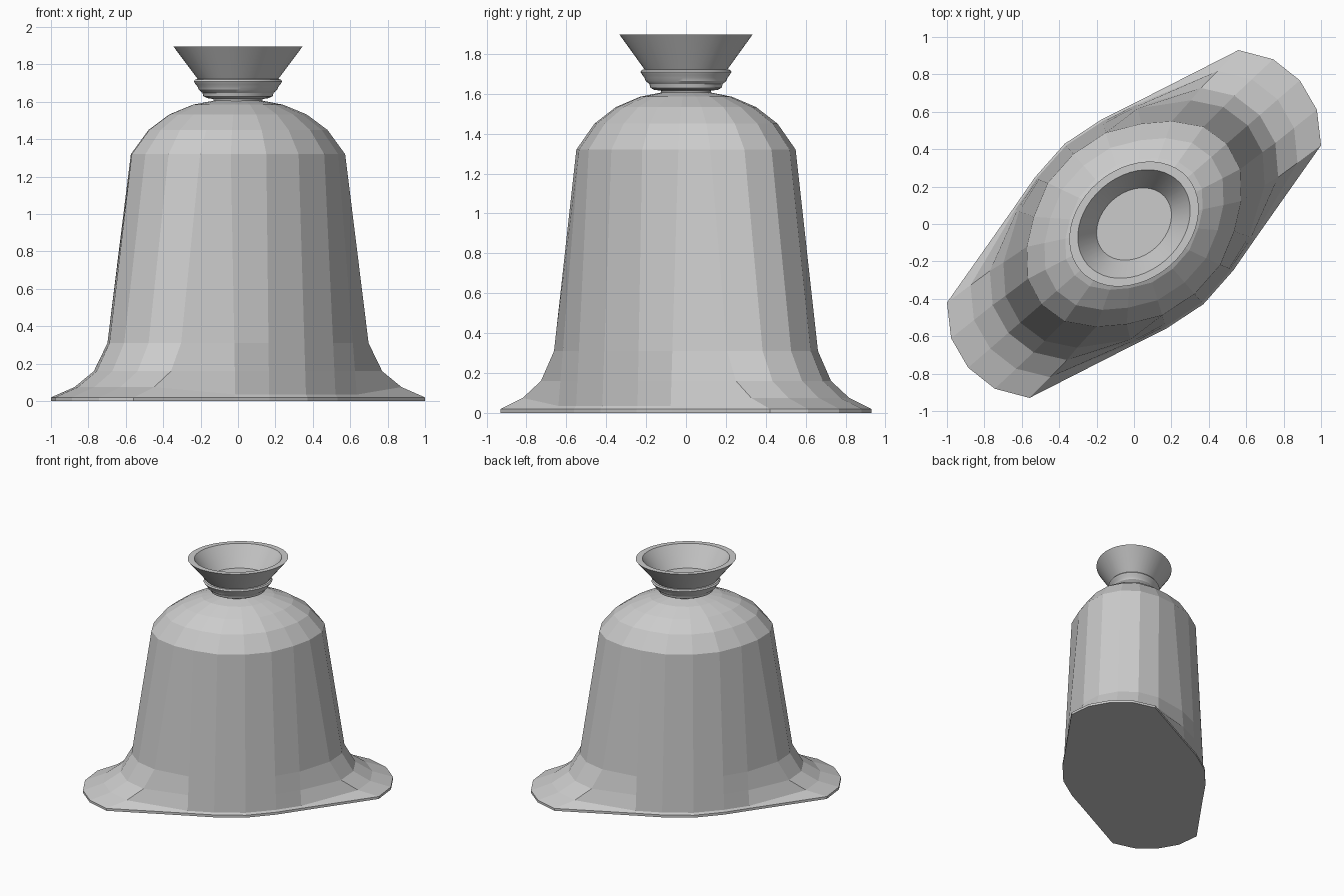
import bpy, bmesh, math
from mathutils import Matrix

if "Cube" in bpy.data.objects:
    bpy.data.objects.remove(bpy.data.objects["Cube"])

ROT = Matrix.Rotation(math.radians(40.9), 4, 'Z')


def loft(name, rings, close_start=True, close_end=True):
    """Skin a list of equal-length point rings, bottom to top."""
    bm = bmesh.new()
    vr = [[bm.verts.new(p) for p in r] for r in rings]
    n = len(vr[0])
    for a, b in zip(vr, vr[1:]):
        for i in range(n):
            j = (i + 1) % n
            bm.faces.new((a[i], a[j], b[j], b[i]))
    if close_start:
        bm.faces.new(vr[0][::-1])
    if close_end:
        bm.faces.new(vr[-1])
    bmesh.ops.transform(bm, matrix=ROT, verts=bm.verts)
    bmesh.ops.recalc_face_normals(bm, faces=bm.faces)
    me = bpy.data.meshes.new(name)
    bm.to_mesh(me)
    bm.free()
    ob = bpy.data.objects.new(name, me)
    bpy.context.collection.objects.link(ob)
    return ob


def full_ring(q):
    """Mirror a 6-point quarter (end tip to flank middle) into 20 points."""
    half = q + [(-u, v, z) for u, v, z in q[-2::-1]]
    return half + [(-u, -v, z) for u, v, z in half[1:-1]]


def end_arc(u, v, z):
    """Rounded short end: tip, middle and corner points."""
    return [(u + .142, 0, z), (u + .108, v * .53, z), (u, v, z)]


# Bell body: flared ends, nearly straight flanks
flank_top = [(.38, .38), (.205, .468), (0, .495)]
flank_low = [(.43, .474), (.235, .525), (0, .555)]
flank_rim = [(.45, .481), (.24, .535), (0, .567)]


def flank(z):
    t = (1.32 - z) / (1.32 - .035)
    return [(a[0] + (b[0] - a[0]) * t, a[1] + (b[1] - a[1]) * t, z)
            for a, b in zip(flank_top, flank_low)]


rings = [full_ring(end_arc(1.031, .337, z) + [(u, v, z) for u, v in flank_rim])
         for z in (0, .02)]
for u, v, z, zf in [(.875, .325, .075, .035), (.747, .315, .16, .16),
                    (.663, .301, .31, .31), (.513, .283, 1.32, 1.32)]:
    rings.append(full_ring(end_arc(u, v, z) + flank(zf)))

# Domed shoulder above the body
shoulder = rings[-1]
for s, z in [(.835, 1.45), (.64, 1.533), (.42, 1.585), (.22, 1.607)]:
    rings.append([(u * s, v * s, z) for u, v, _ in shoulder])
loft("bell_body", rings)

# Oval neck and hollow cup (profile as front half-width, height)
profile = [(.13, 1.595), (.13, 1.615), (.165, 1.62), (.185, 1.63), (.19, 1.648),
           (.21, 1.665), (.215, 1.68), (.228, 1.695), (.236, 1.71), (.228, 1.72),
           (.215, 1.722), (.345, 1.896), (.30, 1.896), (.20, 1.73)]
N = 48
cup = loft("cup", [[(r * 1.1 * math.cos(2 * math.pi * i / N),
                     r * .855 * math.sin(2 * math.pi * i / N), z)
                    for i in range(N)] for r, z in profile])
bpy.context.view_layer.objects.active = cup
cup.select_set(True)
bpy.ops.object.shade_smooth_by_angle(angle=math.radians(30))
